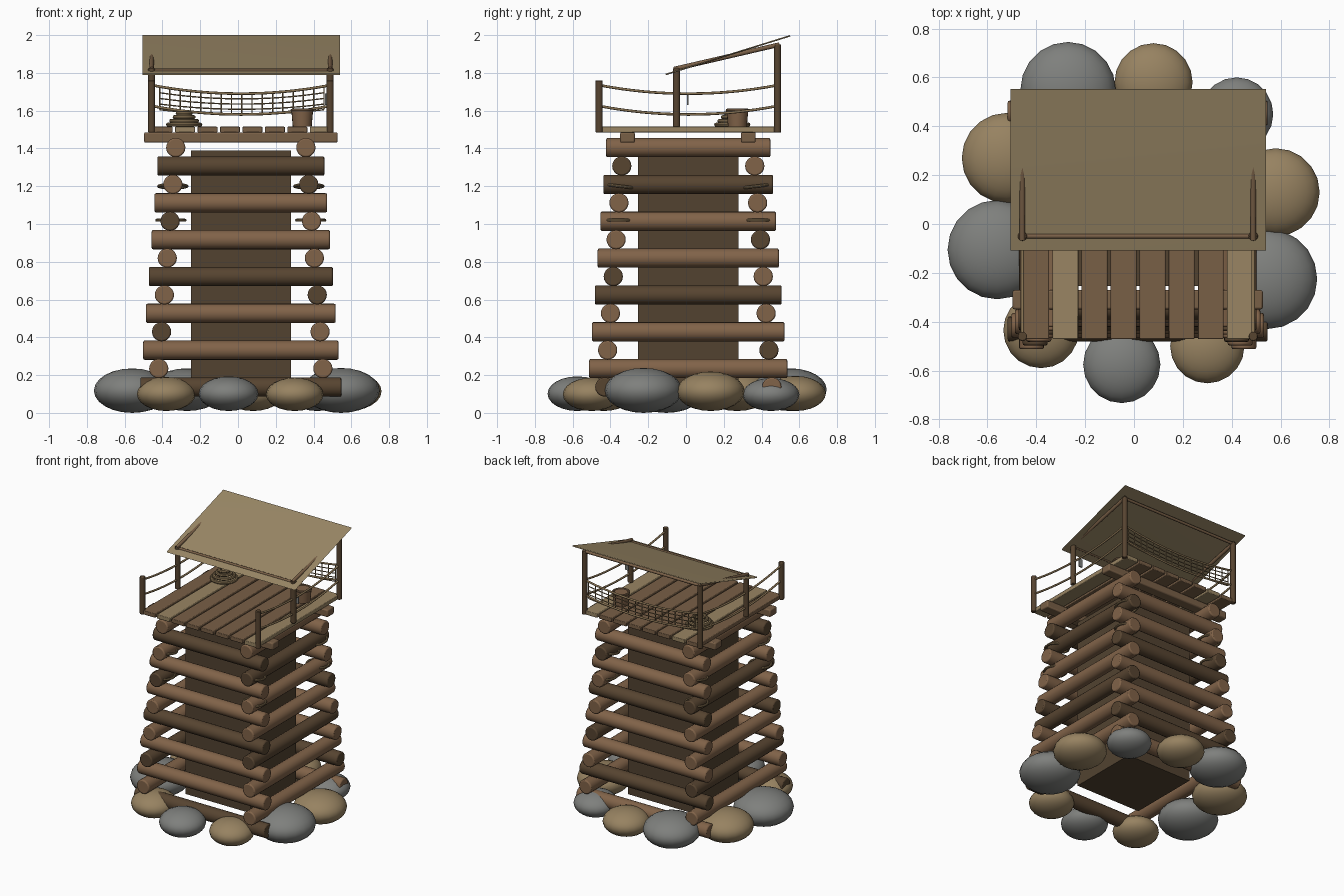
import bpy, math
from mathutils import Vector

if "Cube" in bpy.data.objects:
    bpy.data.objects.remove(bpy.data.objects["Cube"], do_unlink=True)


def material(name, rgb):
    m = bpy.data.materials.new(name)
    m.use_nodes = True
    m.diffuse_color = (*rgb, 1)
    bsdf = m.node_tree.nodes["Principled BSDF"]
    bsdf.inputs["Base Color"].default_value = (*rgb, 1)
    bsdf.inputs["Roughness"].default_value = 0.9
    return m


LOG = material("log brown", (0.22, 0.125, 0.066))
DARK = material("dark log brown", (0.095, 0.058, 0.03))
CORE = material("shadowed core brown", (0.085, 0.055, 0.03))
PLANK = material("plank brown", (0.19, 0.115, 0.062))
PALE = material("pale plank", (0.32, 0.235, 0.125))
CLOTH = material("canvas tan", (0.33, 0.25, 0.135))
ROPE = material("rope tan", (0.26, 0.18, 0.09))
GREY = material("grey stone", (0.21, 0.215, 0.205))
SAND = material("sandy stone", (0.31, 0.225, 0.12))

CX, CY = 0.015, 0.012          # tower axis
LEFT, RIGHT = -0.457, 0.488    # rail post lines
FRONT, MID, BACK = -0.46, -0.05, 0.485


def finish(name, mat, bevel=0, smooth=True):
    ob = bpy.context.object
    ob.name = name
    ob.data.materials.append(mat)
    if bevel:
        bpy.ops.object.transform_apply(location=False, rotation=False, scale=True)
        mod = ob.modifiers.new("Bevel", "BEVEL")
        mod.width, mod.segments, mod.limit_method = bevel, 2, "ANGLE"
    if smooth:
        bpy.ops.object.shade_smooth_by_angle(angle=math.radians(40))
    return ob


def box(name, loc, size, mat, bevel=0, rot=(0, 0, 0)):
    bpy.ops.mesh.primitive_cube_add(size=1, location=loc, rotation=rot)
    bpy.context.object.scale = size
    return finish(name, mat, bevel, smooth=bool(bevel))


def rod(name, a, b, radius, mat, bevel=0, sides=20):
    a, b = Vector(a), Vector(b)
    turn = (b - a).to_track_quat("Z", "Y").to_euler()
    bpy.ops.mesh.primitive_cylinder_add(vertices=sides, radius=radius, depth=(b - a).length,
                                        location=(a + b) / 2, rotation=turn)
    return finish(name, mat, bevel)


def ring(name, loc, major, minor, mat, rot=(0, 0, 0)):
    bpy.ops.mesh.primitive_torus_add(major_radius=major, minor_radius=minor, major_segments=28,
                                     minor_segments=8, location=loc, rotation=rot)
    return finish(name, mat)


def rope(name, paths, radius):
    curve = bpy.data.curves.new(name, "CURVE")
    curve.dimensions = "3D"
    curve.bevel_depth, curve.bevel_resolution = radius, 2
    curve.use_fill_caps = True
    for path in paths:
        line = curve.splines.new("POLY")
        line.points.add(len(path) - 1)
        for point, co in zip(line.points, path):
            point.co = (*co, 1)
    curve.materials.append(ROPE)
    ob = bpy.data.objects.new(name, curve)
    bpy.context.collection.objects.link(ob)


def sagging(a, b, drop, count=16):
    a, b = Vector(a), Vector(b)
    steps = [i / count for i in range(count + 1)]
    return [a.lerp(b, t) - Vector((0, 0, 4 * drop * t * (1 - t))) for t in steps]


# Foundation stones, alternating grey and sandy: x, y, radius
stones = [(-0.27, 0.55, 0.195), (0.08, 0.58, 0.16), (0.42, 0.45, 0.15), (0.58, 0.13, 0.18),
          (0.545, -0.225, 0.205), (0.30, -0.50, 0.152), (-0.05, -0.575, 0.158),
          (-0.38, -0.435, 0.155), (-0.56, -0.105, 0.203), (-0.52, 0.27, 0.185)]
for i, (x, y, r) in enumerate(stones):
    bpy.ops.mesh.primitive_uv_sphere_add(segments=20, ring_count=12, radius=r,
                                         location=(x, y, 0.58 * r + 0.01 * (r < 0.2)))
    bpy.context.object.scale.z = 0.58
    finish(f"foundation_stone_{i}", SAND if i % 2 else GREY)

# Inner core and crossed log walls that taper upward
box("tower_core", (CX, CY, 0.76), (0.53, 0.53, 1.26), CORE)
for k in range(14):
    z = 0.137 + 0.0975 * k
    off = 0.442 - 0.0075 * k
    half = off + 0.09
    for s, side in enumerate((-1, 1)):
        mat = LOG if (k + s) % 3 else DARK
        if k % 2 == 0:
            y = CY + side * off
            ends = (CX - half, y, z), (CX + half, y, z)
        else:
            x = CX + side * off
            ends = (x, CY - half, z), (x, CY + half, z)
        rod(f"wall_log_{k}_{s}", *ends, 0.051, mat, bevel=0.008)

# Rope lashings round the upper corners
for z, off, tilt in ((1.02, 0.37, 0), (1.2, 0.36, 0.12)):
    for sx in (-1, 1):
        for sy in (-1, 1):
            ring("corner_lashing", (CX + sx * off, CY + sy * off, z), 0.075, 0.008, ROPE,
                 (tilt * sy, 0, 0))

# Deck on two joists
for y in (-0.31, 0.33):
    box("deck_joist", (CX, y, 1.458), (1.025, 0.078, 0.055), PLANK, bevel=0.008)
for i in range(8):
    box(f"deck_plank_{i}", (-0.4 + 0.119 * i, CY, 1.5), (0.106, 0.965, 0.03),
        PALE if i % 6 == 1 else PLANK, bevel=0.004)

# Posts and sloped roof poles
for x in (LEFT, RIGHT):
    for y, low, high in ((FRONT, 1.485, 1.76), (MID, 1.515, 1.825), (BACK, 1.485, 1.95)):
        rod("rail_post", (x, y, low), (x, y, high), 0.019, DARK, bevel=0.004, sides=14)
    rod("roof_pole", (x, -0.065, 1.82), (x, 0.495, 1.95), 0.012, PLANK, sides=10)
for y, z in ((MID, 1.812), (BACK, 1.945)):
    rod("roof_crossbar", (LEFT, y, z), (RIGHT, y, z), 0.01, PLANK, sides=10)

# Thin softly shaded canvas roof
slope = math.atan2(0.205, 0.66)
box("canvas_roof", (0.017, 0.222, 1.894), (1.045, 0.69, 0.008), CLOTH, rot=(slope, 0, 0))
bpy.ops.object.shade_smooth()

# Sagging rope rails on three sides
corners = [(LEFT, FRONT), (LEFT, BACK), (RIGHT, BACK), (RIGHT, FRONT)]
rails = []
for z, drop in ((1.735, 0.045), (1.625, 0.045)):
    for a, b in zip(corners, corners[1:]):
        rails.append(sagging((*a, z), (*b, z), drop))
rope("rope_rails", rails, 0.007)

# Net hung along the back rail
top = sagging((-0.415, BACK, 1.725), (0.455, BACK, 1.725), 0.035)
bottom = sagging((-0.415, BACK, 1.605), (0.455, BACK, 1.605), 0.025)
net = [[t.lerp(b, f) for t, b in zip(top, bottom)] for f in (0, 0.25, 0.5, 0.75, 1)]
net += [[t, b] for t, b in zip(top, bottom)]
rope("back_net", net, 0.0035)

# Bucket with rim, rope coil and hanging tag on the deck
bpy.ops.mesh.primitive_cone_add(vertices=20, radius1=0.05, radius2=0.058, depth=0.09,
                                location=(0.34, 0.272, 1.56))
finish("bucket", LOG)
ring("bucket_rim", (0.34, 0.272, 1.602), 0.053, 0.009, PLANK)
for i, r in enumerate((0.085, 0.068, 0.05, 0.034)):
    ring("rope_coil", (-0.285, 0.245, 1.526 + 0.02 * i), r, 0.011, ROPE)
box("hanging_tag", (0.475, 0.01, 1.66), (0.03, 0.008, 0.06), GREY)
